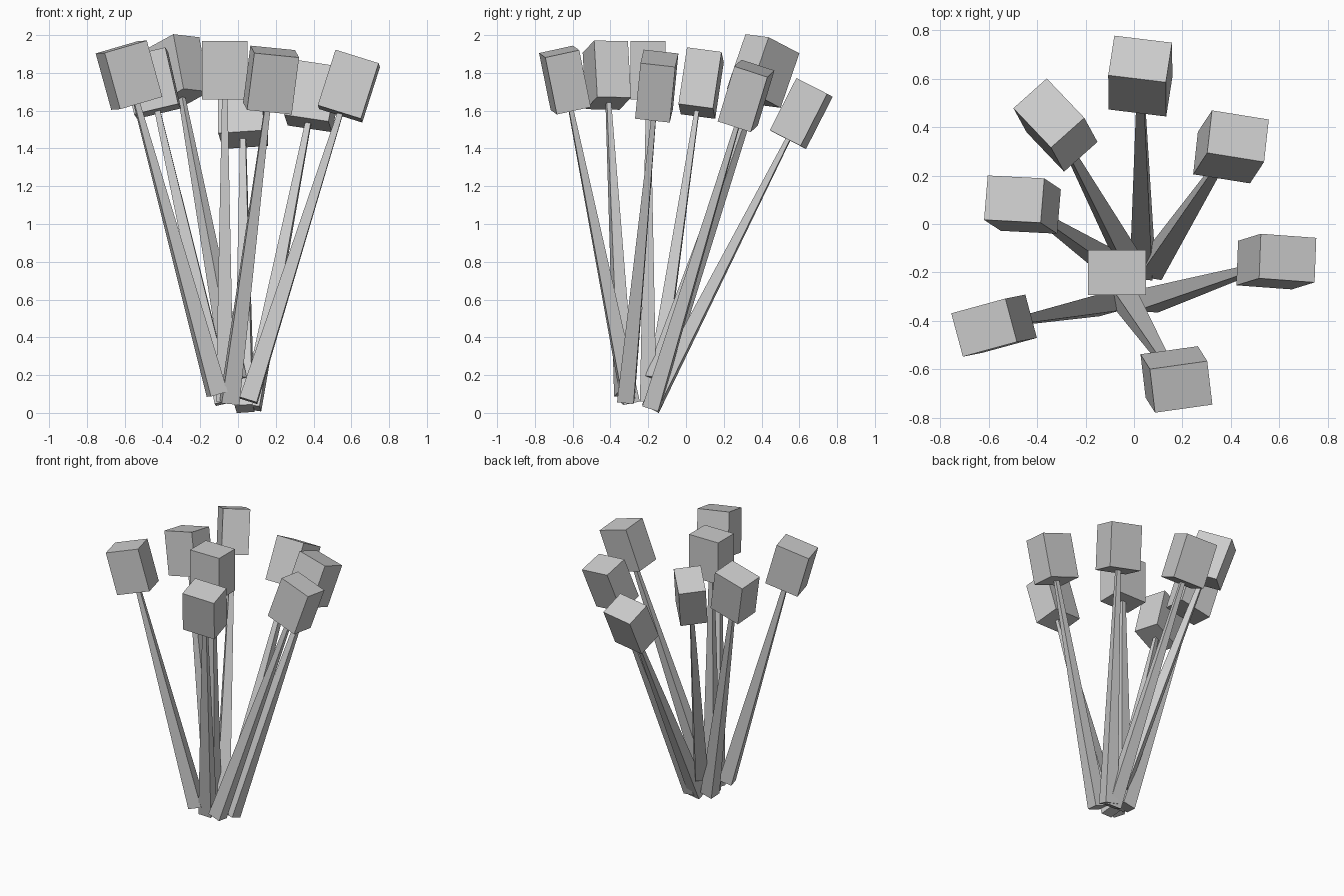
import bpy
from mathutils import Matrix, Vector

if "Cube" in bpy.data.objects:
    bpy.data.objects.remove(bpy.data.objects["Cube"])

HEAD = (0.24, 0.185, 0.31)     # block size
REACH = 1.755                  # block centre to stem foot
FOOT, NECK = (0.095, 0.088), (0.03, 0.024)   # stem cross-sections


def frustum(name, low, high, z0, z1, placement):
    """Four-sided tapered prism between two rectangles."""
    corners = ((-.5, -.5), (.5, -.5), (.5, .5), (-.5, .5))
    verts = [(x * s[0], y * s[1], z) for s, z in ((low, z0), (high, z1)) for x, y in corners]
    faces = [(3, 2, 1, 0), (4, 5, 6, 7)]
    faces += [(i, (i + 1) % 4, (i + 1) % 4 + 4, i + 4) for i in range(4)]
    mesh = bpy.data.meshes.new(name)
    mesh.from_pydata(verts, [], faces)
    ob = bpy.data.objects.new(name, mesh)
    ob.matrix_world = placement
    bpy.context.collection.objects.link(ob)


def flower(label, centre, lean, side):
    """Block head on a tapered stem; lean = xy of the stem axis, side = xy of block width."""
    z = Vector((*lean, (1 - lean[0] ** 2 - lean[1] ** 2) ** .5))
    # width axis made level with the given heading, square to the stem
    x = Vector((*side, -(side[0] * z.x + side[1] * z.y) / z.z)).normalized()
    y = z.cross(x)
    m = Matrix((x, y, z)).transposed().to_4x4()
    m.translation = centre
    h = HEAD[2] / 2
    frustum("head_" + label, HEAD[:2], HEAD[:2], -h, h, m)
    frustum("stem_" + label, FOOT, NECK, -REACH, -h, m)


# upright middle one, then the ring leaning outwards
flower("middle", (-.07, -.20, 1.815), (0, 0), (1, 0))
flower("back", (.026, .61, 1.585), (-.005, .455), (.239, -.029))
flower("back_right", (.40, .318, 1.678), (.187, .285), (.231, -.037))
flower("right", (.587, -.155, 1.73), (.303, .093), (.231, -.017))
flower("front", (.175, -.641, 1.762), (.125, -.198), (.235, .033))
flower("front_left", (-.577, -.419, 1.788), (-.266, -.053), (.227, .062))
flower("left", (-.46, .08, 1.746), (-.22, .146), (.235, -.012))
flower("back_left", (-.324, .408, 1.81), (-.175, .32), (.161, -.169))
